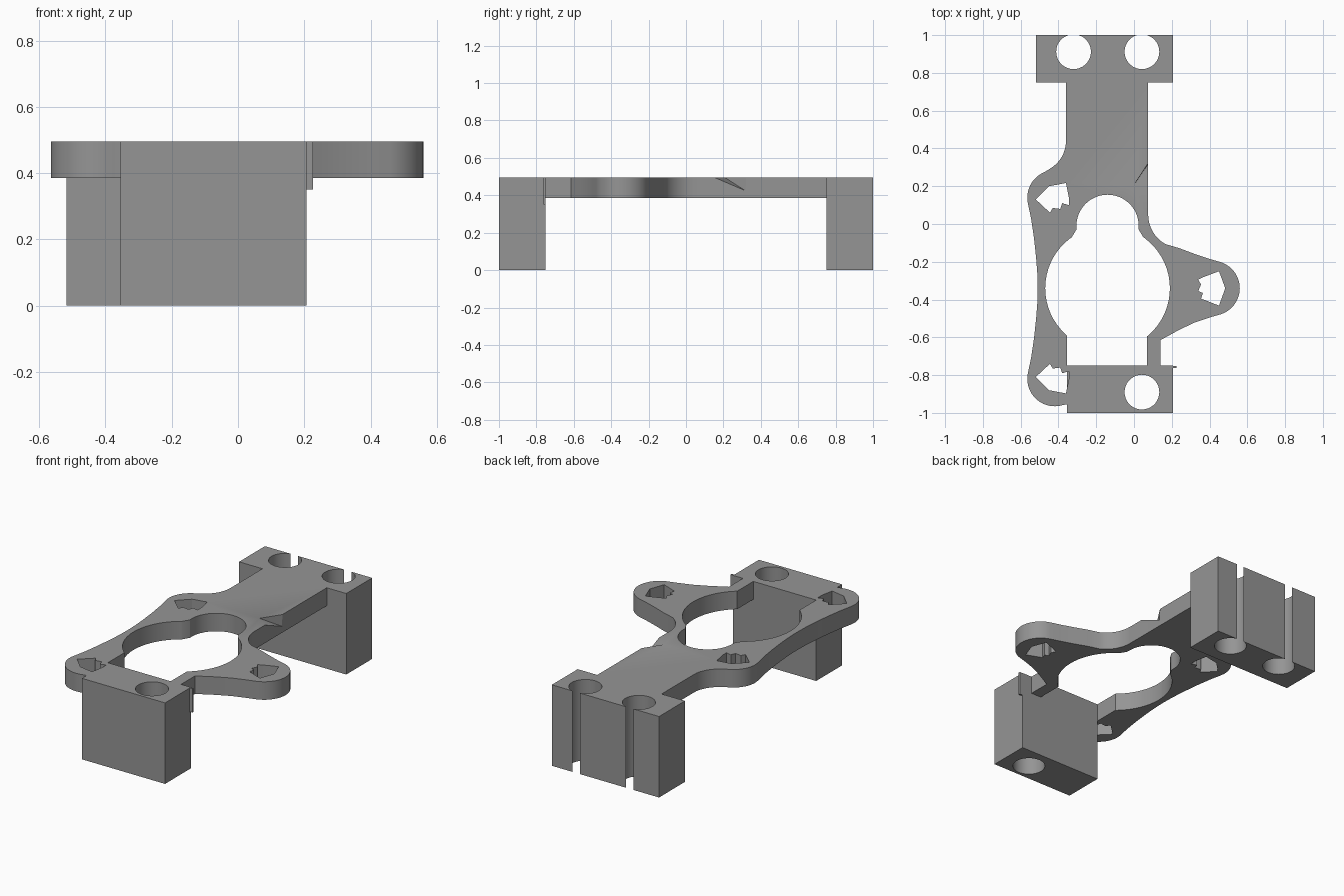
import bpy, bmesh, math

if "Cube" in bpy.data.objects:
    bpy.data.objects.remove(bpy.data.objects["Cube"])

TOP, UNDER = 0.495, 0.385

grey = bpy.data.materials.new("plain grey")
grey.diffuse_color = (0.3, 0.3, 0.3, 1)
grey.use_nodes = True
grey.node_tree.nodes["Principled BSDF"].inputs["Base Color"].default_value = grey.diffuse_color


def add(name, bm):
    bmesh.ops.recalc_face_normals(bm, faces=bm.faces)
    me = bpy.data.meshes.new(name)
    bm.to_mesh(me)
    bm.free()
    me.materials.append(grey)
    ob = bpy.data.objects.new(name, me)
    bpy.context.collection.objects.link(ob)
    return ob


def prism(name, pts, z0, z1):
    bm = bmesh.new()
    face = bm.faces.new([bm.verts.new((x, y, z0)) for x, y in pts])
    ext = bmesh.ops.extrude_face_region(bm, geom=[face])
    for v in ext["geom"]:
        if isinstance(v, bmesh.types.BMVert):
            v.co.z = z1
    return add(name, bm)


def box(name, x0, x1, y0, y1, z0, z1):
    return prism(name, [(x0, y0), (x1, y0), (x1, y1), (x0, y1)], z0, z1)


def arc(cx, cy, r, a0, a1, n):
    return [(cx + r * math.cos(math.radians(a0 + (a1 - a0) * i / n)),
             cy + r * math.sin(math.radians(a0 + (a1 - a0) * i / n))) for i in range(n + 1)]


def combine(target, tool, op):
    mod = target.modifiers.new("bool", 'BOOLEAN')
    mod.object, mod.operation, mod.solver = tool, op, 'EXACT'
    bpy.context.view_layer.objects.active = target
    bpy.ops.object.modifier_apply(modifier=mod.name)
    bpy.data.objects.remove(tool)


# Plate outline with three rounded lugs, clockwise from the back right
MID = -0.34
outline = [(0.075, 0.9)]
outline += arc(0.255, 0.05, 0.18, 180, 240, 8)
outline += [(0.24, -0.128), (0.32, -0.158), (0.40, -0.185)]
outline += arc(0.415, MID, 0.145, 72, -72, 18)
outline += [(0.40, -0.495), (0.32, -0.522), (0.24, -0.56), (0.14, -0.615),
            (0.14, -0.85), (-0.25, -0.85), (-0.25, -0.95), (-0.355, -0.955)]
outline += arc(-0.42, -0.82, 0.145, -72, -192, 14)
waist = [(-0.545, -0.71), (-0.53, -0.61), (-0.518, -0.5), (-0.512, -0.42)]
outline += waist + [(-0.51, MID)] + [(x, 2 * MID - y) for x, y in reversed(waist)]
outline += arc(-0.42, 0.14, 0.145, 192, 112, 10)
outline += arc(-0.53, 0.44, 0.17, -60, 0, 8)
outline += [(-0.36, 0.9)]
mount = prism("mounting_plate", outline, UNDER, TOP)

# Central opening: large bore, small bore and square slot
combine(mount, prism("bore", arc(-0.14, MID, 0.33, 0, 354, 59), 0.3, 0.6), 'DIFFERENCE')
small = arc(-0.14, -0.01, 0.165, 0, 180, 24) + [(-0.305, -0.03), (-0.335, -0.08),
                                                (-0.14, -0.3), (0.055, -0.08), (0.025, -0.03)]
combine(mount, prism("small_bore", small, 0.3, 0.6), 'DIFFERENCE')
combine(mount, box("slot", -0.355, 0.07, -0.75, -0.5, 0.3, 0.6), 'DIFFERENCE')

# End blocks and the small tab beside the front one
combine(mount, box("front_block", -0.355, 0.207, -1, -0.75, 0, TOP), 'UNION')
combine(mount, box("back_block", -0.518, 0.207, 0.75, 1, 0, TOP), 'UNION')
combine(mount, box("tab", 0.19, 0.226, -0.762, -0.752, 0.35, TOP), 'UNION')

# Round holes through the blocks; the back ones break out through the rear face
for x, y in [(-0.32, 0.912), (0.042, 0.912), (0.042, -0.89)]:
    combine(mount, prism("hole", arc(x, y, 0.092, 0, 350, 35), -0.1, 0.6), 'DIFFERENCE')
    if y > 0:
        combine(mount, box("slit", x - 0.02, x + 0.02, y, 1.1, -0.1, 0.6), 'DIFFERENCE')

# Angular holes in the lugs
side_hole = [(-0.52, 0.13), (-0.445, 0.06), (-0.43, 0.085), (-0.39, 0.08), (-0.38, 0.11),
             (-0.345, 0.10), (-0.345, 0.14), (-0.36, 0.217), (-0.45, 0.2)]
nose_hole = [(0.45, -0.25), (0.483, MID), (0.45, -0.432), (0.355, -0.395), (0.365, -0.365),
             (0.34, -0.355), (0.355, -0.32), (0.34, -0.295), (0.365, -0.282)]
for pts in (side_hole, [(x, 2 * MID - y) for x, y in side_hole], nose_hole):
    combine(mount, prism("lug_hole", pts, 0.3, 0.6), 'DIFFERENCE')

# Shallow wedge notch on the right edge of the plate
bm = bmesh.new()
v = [bm.verts.new(p) for p in [(-0.005, 0.2, 0.5), (0.09, 0.13, 0.5),
                               (0.09, 0.345, 0.5), (0.09, 0.34, 0.41)]]
for tri in [(0, 1, 2), (0, 1, 3), (1, 2, 3), (0, 2, 3)]:
    bm.faces.new([v[i] for i in tri])
combine(mount, add("notch", bm), 'DIFFERENCE')

# Smooth the curved walls, keep the edges crisp
mount.select_set(True)
bpy.context.view_layer.objects.active = mount
bpy.ops.object.shade_smooth_by_angle(angle=math.radians(30))
